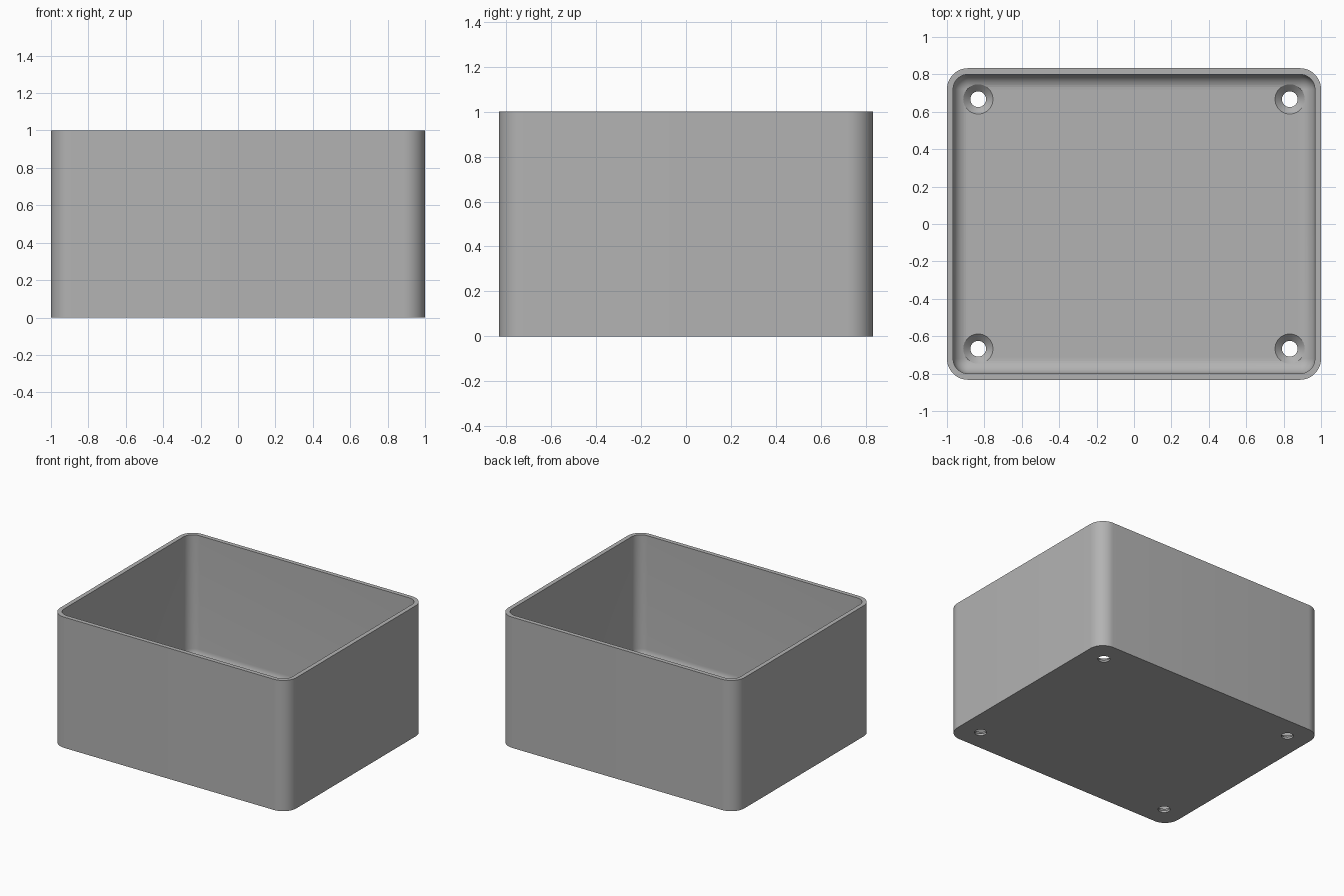
import bpy, bmesh
from math import cos, sin, pi

if "Cube" in bpy.data.objects:
    bpy.data.objects.remove(bpy.data.objects["Cube"], do_unlink=True)

HALF_X, HALF_Y, HEIGHT = 1.0, 0.833, 1.0
WALL, FLOOR = 0.033, 0.05
OUTER_R, INNER_R = 0.113, 0.08
CORNER_STEPS, FILLET_STEPS = 12, 10

grey = bpy.data.materials.new("plain grey")
grey.use_nodes = True
colour = (0.45, 0.45, 0.45, 1)
grey.diffuse_color = colour
grey.node_tree.nodes["Principled BSDF"].inputs["Base Color"].default_value = colour


def rounded_loop(bm, inset, radius, z):
    """Ring of vertices around a rounded rectangle."""
    ring = []
    cx = HALF_X - inset - radius
    cy = HALF_Y - inset - radius
    for quarter, (sx, sy) in enumerate([(1, 1), (-1, 1), (-1, -1), (1, -1)]):
        for i in range(CORNER_STEPS + 1):
            a = (quarter + i / CORNER_STEPS) * pi / 2
            ring.append(bm.verts.new((sx * cx + radius * cos(a), sy * cy + radius * sin(a), z)))
    return ring


def circle_loop(bm, x, y, radius, z, steps=40):
    return [bm.verts.new((x + radius * cos(2 * pi * i / steps),
                          y + radius * sin(2 * pi * i / steps), z)) for i in range(steps)]


def skin(bm, rings):
    """Join stacked rings and cap both ends."""
    for a, b in zip(rings, rings[1:]):
        for i in range(len(a)):
            j = (i + 1) % len(a)
            bm.faces.new((a[i], a[j], b[j], b[i]))
    bm.faces.new(rings[0][::-1])
    bm.faces.new(rings[-1])


def finish(bm, name):
    bmesh.ops.recalc_face_normals(bm, faces=bm.faces)
    mesh = bpy.data.meshes.new(name)
    bm.to_mesh(mesh)
    bm.free()
    mesh.materials.append(grey)
    obj = bpy.data.objects.new(name, mesh)
    bpy.context.collection.objects.link(obj)
    return obj


# Open box: outer wall, rim, inner wall, filleted floor edge
bm = bmesh.new()
rings = [rounded_loop(bm, 0, OUTER_R, 0),
         rounded_loop(bm, 0, OUTER_R, HEIGHT),
         rounded_loop(bm, WALL, INNER_R, HEIGHT)]
for i in range(FILLET_STEPS + 1):
    a = i / FILLET_STEPS * pi / 2
    shift = INNER_R * (1 - cos(a))
    rings.append(rounded_loop(bm, WALL + shift, max(INNER_R - shift, 0.0005),
                              FLOOR + INNER_R * (1 - sin(a))))
skin(bm, rings)
box = finish(bm, "open_box")

# Countersunk screw holes in the four floor corners
bm = bmesh.new()
for sx in (-1, 1):
    for sy in (-1, 1):
        profile = [(0.042, -0.1), (0.042, 0.014), (0.08, FLOOR + 0.001), (0.08, 0.2)]
        skin(bm, [circle_loop(bm, sx * 0.833, sy * 0.667, r, z) for r, z in profile])
cutter = finish(bm, "screw_hole_cutter")
cutter.hide_render = True

cut = box.modifiers.new("screw holes", "BOOLEAN")
cut.operation = "DIFFERENCE"
cut.solver = "EXACT"
cut.object = cutter
bpy.context.view_layer.objects.active = box
box.select_set(True)
bpy.ops.object.modifier_apply(modifier=cut.name)
bpy.data.objects.remove(cutter, do_unlink=True)

bpy.ops.object.shade_smooth_by_angle(angle=0.5)
